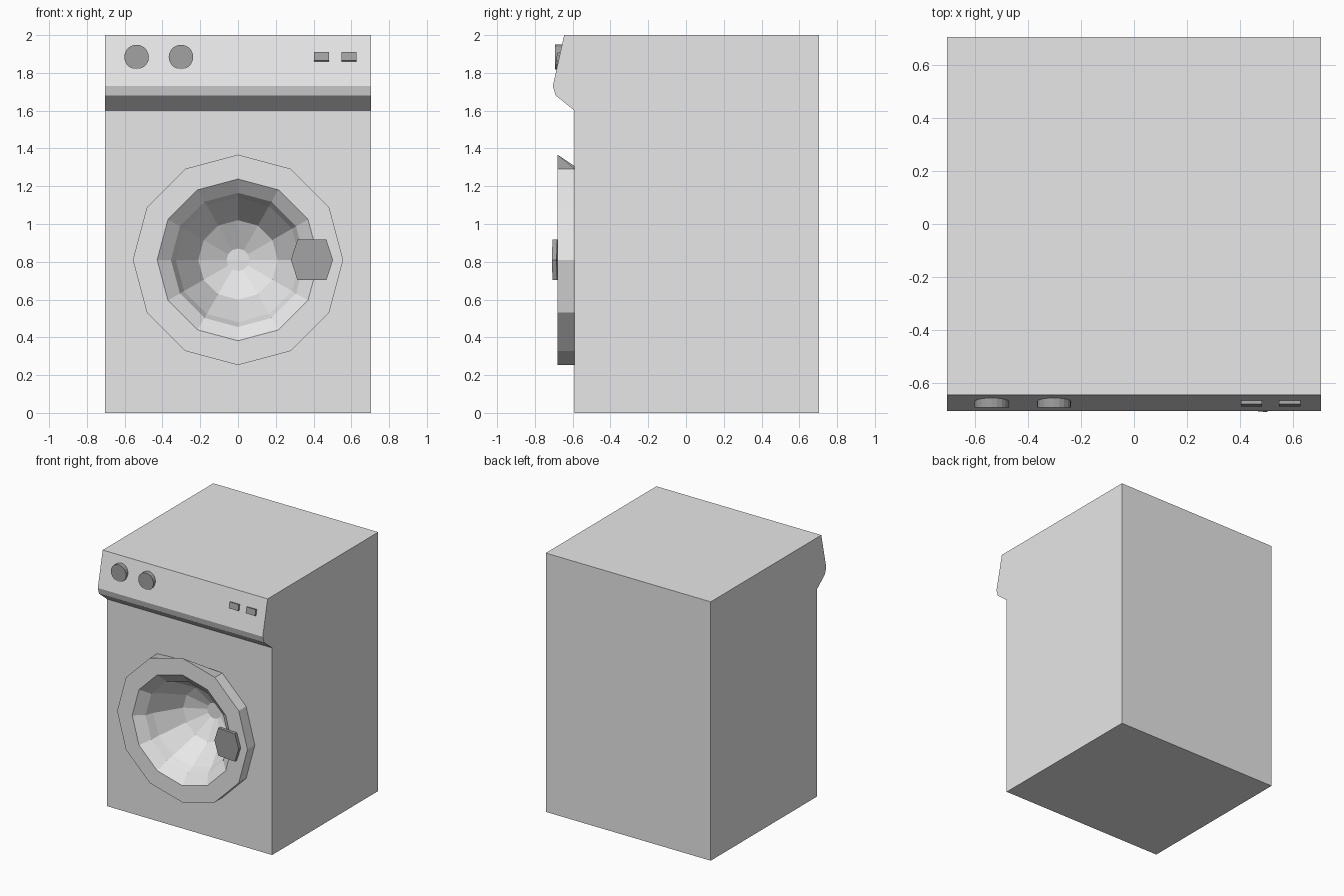
import bpy, bmesh, math
from mathutils import Matrix, Vector

if "Cube" in bpy.data.objects:
    bpy.data.objects.remove(bpy.data.objects["Cube"])


def material(name, v):
    m = bpy.data.materials.new(name)
    m.diffuse_color = (v, v, v, 1)
    m.use_nodes = True
    m.node_tree.nodes["Principled BSDF"].inputs["Base Color"].default_value = m.diffuse_color
    return m


LIGHT = material("light_grey", 0.8)
DARK = material("dark_grey", 0.36)
HW, CZ, N = 0.705, 0.81, 12          # half width, door centre height, door sides


def finish(bm, name, mat, recalc=True):
    if recalc:
        bmesh.ops.recalc_face_normals(bm, faces=bm.faces)
    me = bpy.data.meshes.new(name)
    bm.to_mesh(me)
    bm.free()
    me.materials.append(mat)
    ob = bpy.data.objects.new(name, me)
    bpy.context.collection.objects.link(ob)
    return ob


def ring(bm, r, y):
    vs = [bm.verts.new((r * math.cos(math.tau * i / N), y,
                        CZ + r * math.sin(math.tau * i / N))) for i in range(N)]
    return vs


# cabinet: side profile (y, z) swept across x, front wall open for the door
bm = bmesh.new()
profile = [(-0.59, 0), (0.705, 0), (0.705, 2), (-0.645, 2),
           (-0.705, 1.73), (-0.69, 1.68), (-0.59, 1.6)]
left = [bm.verts.new((-HW, y, z)) for y, z in profile]
right = [bm.verts.new((HW, y, z)) for y, z in profile]
bm.faces.new(left)
bm.faces.new(right[::-1])
for i in range(len(profile) - 1):
    bm.faces.new((left[i], left[i + 1], right[i + 1], right[i]))

# door: rings (radius, y) from the front wall out, over the rim and into the bowl
loops = [ring(bm, r, y) for r, y in
         [(0.557, -0.59), (0.557, -0.68), (0.428, -0.68), (0.355, -0.62),
          (0.33, -0.56), (0.21, -0.37), (0.06, -0.29)]]
loops[0][3].co.z -= 0.06             # base tucks in at the top
for a, b in zip(loops, loops[1:]):
    for i in range(N):
        j = (i + 1) % N
        bm.faces.new((a[i], a[j], b[j], b[i]))
bm.faces.new(loops[-1])

# front wall around the door
corners = [left[0], right[0], right[6], left[6]]
edges = []
for vs in (corners, loops[0]):
    for a, b in zip(vs, vs[1:] + vs[:1]):
        edges.append(bm.edges.get((a, b)) or bm.edges.new((a, b)))
bmesh.ops.triangle_fill(bm, edges=edges, use_beauty=True, normal=Vector((0, -1, 0)))
finish(bm, "cabinet_with_door", LIGHT)

# control knobs
for k, x in enumerate((-0.537, -0.302)):
    bm = bmesh.new()
    bmesh.ops.create_cone(bm, cap_ends=True, segments=20, radius1=0.065, radius2=0.065,
                          depth=0.045, matrix=Matrix.Translation((x, -0.67, 1.884))
                          @ Matrix.Rotation(math.pi / 2, 4, 'X'))
    ob = finish(bm, "knob_%d" % (k + 1), DARK)

# push buttons, tilted with the panel
for k, x in enumerate((0.443, 0.588)):
    bm = bmesh.new()
    bmesh.ops.create_cube(bm, size=1, matrix=Matrix.Translation((x, -0.672, 1.884))
                          @ Matrix.Rotation(math.radians(-12.5), 4, 'X')
                          @ Matrix.Diagonal((0.08, 0.026, 0.046, 1)))
    finish(bm, "button_%d" % (k + 1), DARK)

# door handle: six-sided plate leaning out toward its outer end
bm = bmesh.new()
outline = [(0.28, 0.81), (0.315, 0.703), (0.468, 0.703),
           (0.503, 0.81), (0.468, 0.917), (0.315, 0.917)]
front = [bm.verts.new((x, -0.66 - 0.1 * x, z)) for x, z in outline]
back = [bm.verts.new((x, -0.635 - 0.1 * x, z)) for x, z in outline]
bm.faces.new(front)
bm.faces.new(back[::-1])
for i in range(6):
    j = (i + 1) % 6
    bm.faces.new((front[i], back[i], back[j], front[j]))
finish(bm, "door_handle", DARK)
